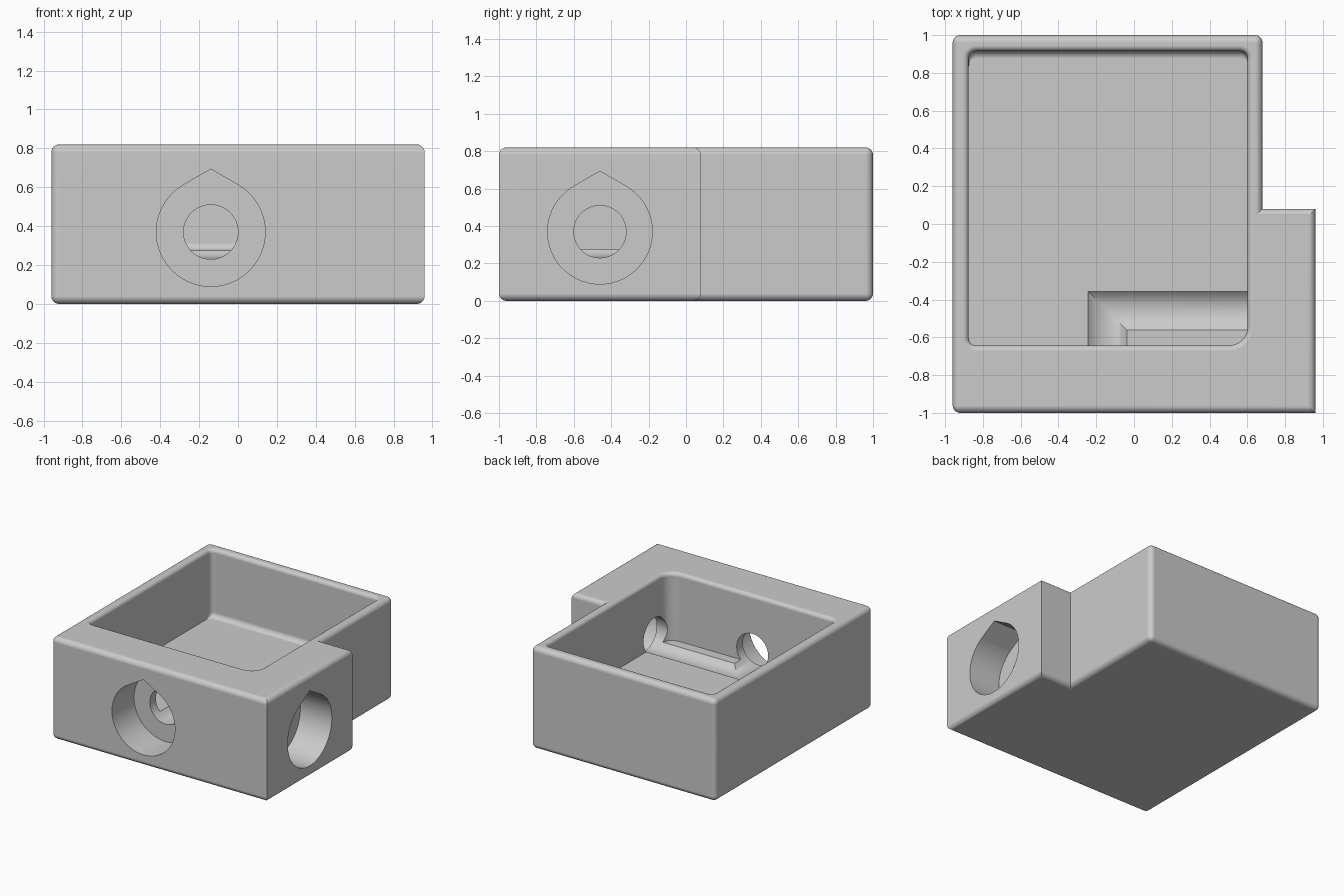
import bpy, bmesh, math
from mathutils import Matrix, Vector

if "Cube" in bpy.data.objects:
    bpy.data.objects.remove(bpy.data.objects["Cube"], do_unlink=True)

TOP, FLOOR = 0.82, 0.275          # rim height, pocket floor
PX, PY, PZ = -0.14, -0.46, 0.37   # bore axes
WALL = 0.28                       # depth of the teardrop sockets

grey = bpy.data.materials.new("plain grey")
grey.use_nodes = True
colour = (0.6, 0.6, 0.6, 1)
grey.diffuse_color = colour
grey.node_tree.nodes["Principled BSDF"].inputs["Base Color"].default_value = colour


def add_object(name, bm):
    bmesh.ops.recalc_face_normals(bm, faces=bm.faces)
    mesh = bpy.data.meshes.new(name)
    bm.to_mesh(mesh)
    bm.free()
    mesh.materials.append(grey)
    ob = bpy.data.objects.new(name, mesh)
    bpy.context.collection.objects.link(ob)
    return ob


def loft(name, rings):
    """Skin a list of equal rings and cap both ends."""
    bm = bmesh.new()
    loops = [[bm.verts.new(p) for p in ring] for ring in rings]
    n = len(loops[0])
    for a, b in zip(loops, loops[1:]):
        for i in range(n):
            j = (i + 1) % n
            bm.faces.new((a[i], a[j], b[j], b[i]))
    bm.faces.new(loops[0])
    bm.faces.new(loops[-1])
    return add_object(name, bm)


# Outer body: L-shaped block with rounded rims and three rounded corners
outline = [(-.96, -1), (.96, -1), (.96, .08), (.68, .08), (.68, 1), (-.96, 1)]
bm = bmesh.new()
base = bm.faces.new([bm.verts.new((x, y, 0)) for x, y in outline])
up = bmesh.ops.extrude_face_region(bm, geom=[base])["geom"]
bmesh.ops.translate(bm, vec=(0, 0, TOP), verts=[v for v in up if isinstance(v, bmesh.types.BMVert)])
bmesh.ops.recalc_face_normals(bm, faces=bm.faces)
rounded = []
for e in bm.edges:
    a, b = (v.co for v in e.verts)
    corner = a.x < -.9 or a.y > .9
    if abs(a.z - b.z) < .01 or corner:
        rounded.append(e)
bmesh.ops.bevel(bm, geom=rounded, offset=.04, segments=6, profile=.5, affect='EDGES')
body = add_object("body", bm)


# Pocket: rounded rectangle, flared at the rim, coved along the back of the floor
def pocket_ring(z, grow=0, cove=0):
    x0, x1, y0, y1 = -.875, .602, -.643, .915 - cove
    corners = [(x0, y0, .04, 180), (x1, y0, .1, 270), (x1, y1, .04, 0), (x0, y1, .04, 90)]
    ring = []
    for x, y, r, start in corners:
        cx = x + r if x == x0 else x - r
        cy = y + r if y == y0 else y - r
        for k in range(9):
            t = math.radians(start + k * 90 / 8)
            ring.append((cx + (r + grow) * math.cos(t), cy + (r + grow) * math.sin(t), z))
    return ring


quarter = [math.radians(15 * k) for k in range(7)]
cove, lip = .04, .03
rings = [pocket_ring(FLOOR + cove * (1 - math.sin(t)), cove=cove * (1 - math.cos(t)))
         for t in reversed(quarter)]
rings += [pocket_ring(TOP - lip + lip * math.sin(t), grow=lip * (1 - math.cos(t))) for t in quarter]
rings.append(pocket_ring(TOP + .1, grow=lip))
pocket = loft("pocket_cutter", rings)

# Elbow bore: one mitred pipe joining both sockets
R = .14
circle = [(R * math.cos(t), R * math.sin(t)) for t in (math.tau * k / 48 for k in range(48))]
bore = loft("bore_cutter", [
    [(PX + u, -.85, PZ + v) for u, v in circle],
    [(PX + u, PY - u, PZ + v) for u, v in circle],
    [(.82, PY - u, PZ + v) for u, v in circle]])

# Teardrop sockets: circle with a tangent peak on top
S = .28
drop = [(0, S / math.cos(math.radians(30)))]
drop += [(S * math.cos(t), S * math.sin(t)) for t in (math.radians(120 + 5 * k) for k in range(61))]
front_socket = loft("front_socket_cutter",
                    [[(PX + u, y, PZ + v) for u, v in drop] for y in (-1.1, -1 + WALL)])
side_socket = loft("side_socket_cutter",
                   [[(x, PY + u, PZ + v) for u, v in drop] for x in (1.1, .96 - WALL)])

# Cut everything out of the body and bake the result
cutters = [pocket, bore, front_socket, side_socket]
for c in cutters:
    c.hide_render = True
    m = body.modifiers.new(c.name, 'BOOLEAN')
    m.operation, m.solver, m.object = 'DIFFERENCE', 'EXACT', c
graph = bpy.context.evaluated_depsgraph_get()
graph.update()
cut = bpy.data.meshes.new_from_object(body.evaluated_get(graph))
body.modifiers.clear()
body.data = cut
cut.materials.clear()
cut.materials.append(grey)
for p in cut.polygons:
    p.material_index = 0
for c in cutters:
    bpy.data.objects.remove(c, do_unlink=True)

# Smooth fillets and bores, crisp edges, flat large faces
bpy.ops.object.select_all(action='DESELECT')
body.select_set(True)
bpy.context.view_layer.objects.active = body
bpy.ops.object.shade_smooth_by_angle(angle=math.radians(30))
w = body.modifiers.new("flat_faces", 'WEIGHTED_NORMAL')
w.keep_sharp = True
